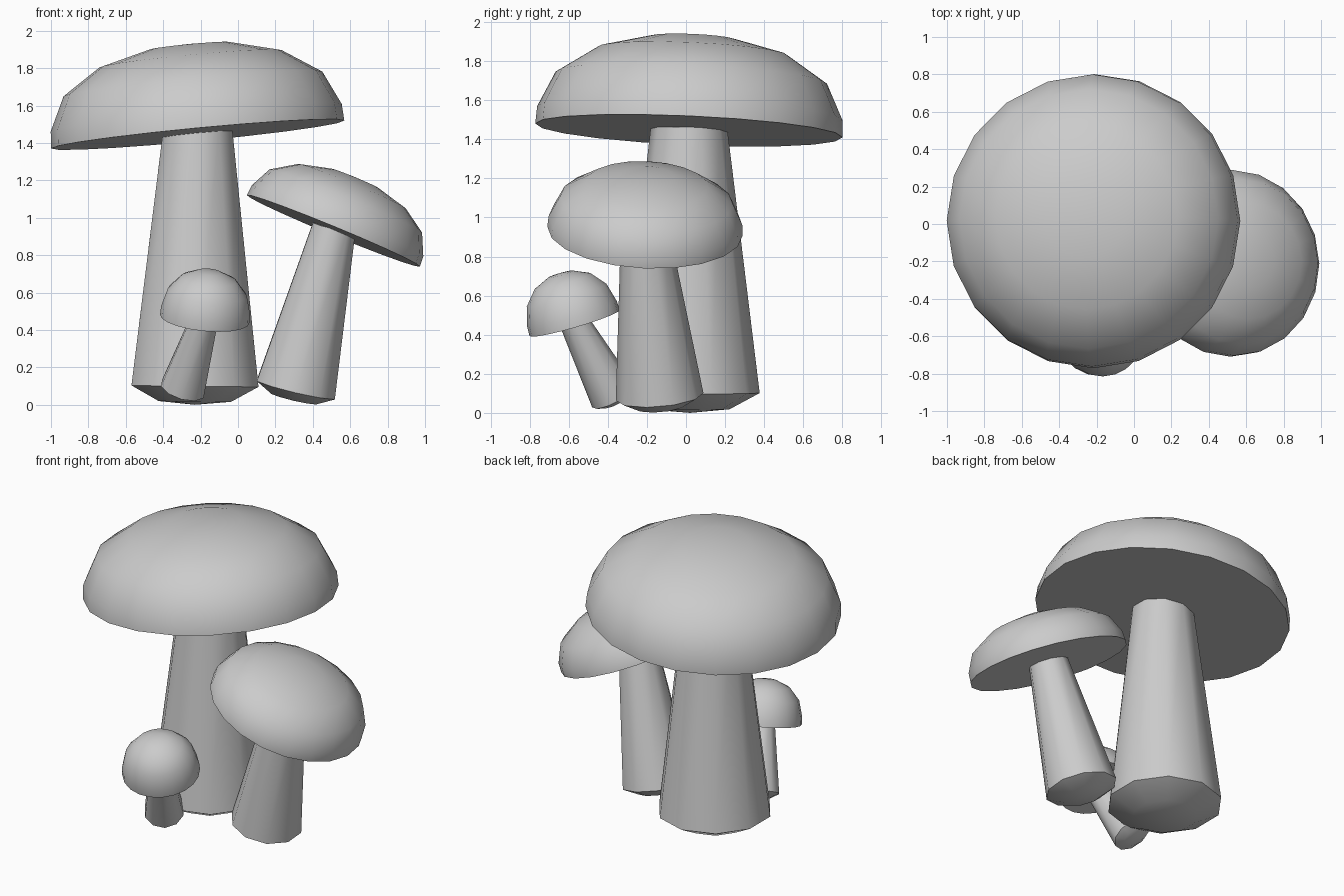
import bpy, bmesh, math
from mathutils import Vector

if "Cube" in bpy.data.objects:
    bpy.data.objects.remove(bpy.data.objects["Cube"])

UP = Vector((0, 0, 1))


def lathe(name, profile, sides, location, axis):
    """Spin a (radius, height) profile around its own axis; end points at radius 0 are poles."""
    bm = bmesh.new()
    rings = []
    for r, z in profile:
        if r == 0:
            rings.append([bm.verts.new((0, 0, z))] * sides)
        else:
            rings.append([bm.verts.new((r * math.cos(a), r * math.sin(a), z))
                          for a in (math.pi / 2 + 2 * math.pi * i / sides for i in range(sides))])
    for low, high in zip(rings, rings[1:]):
        for i in range(sides):
            j = (i + 1) % sides
            bm.faces.new(list(dict.fromkeys((low[i], low[j], high[j], high[i]))))
    # flat cover on any open end
    if profile[0][0]:
        bm.faces.new(rings[0][::-1])
    if profile[-1][0]:
        bm.faces.new(rings[-1])
    mesh = bpy.data.meshes.new(name)
    bm.to_mesh(mesh)
    bm.free()
    obj = bpy.data.objects.new(name, mesh)
    bpy.context.collection.objects.link(obj)
    obj.location = location
    obj.rotation_mode = 'QUATERNION'
    obj.rotation_quaternion = UP.rotation_difference(Vector(axis))
    bpy.ops.object.select_all(action='DESELECT')
    obj.select_set(True)
    bpy.context.view_layer.objects.active = obj
    bpy.ops.object.shade_smooth_by_angle(angle=math.radians(50))


# dome profile as fractions of cap radius and cap height
DOME = [(1, 0), (0.993, 0.185), (0.883, 0.558), (0.622, 0.835), (0.274, 0.978), (0, 1)]


def mushroom(name, base, rim, cap_axis, cap_r, cap_h, base_r, top_r):
    """base: centre of the stem's foot ring, rim: centre of the cap's flat underside."""
    base, rim = Vector(base), Vector(rim)
    stem = rim - base
    # stem: tapered, with a shallow rounded foot
    foot = base_r * 0.28
    lathe(name + "_stem",
          [(0, -foot), (base_r * 0.57, -foot * 0.82), (base_r, 0), (top_r, stem.length + 0.02)],
          10, base, stem)
    # cap: dome with a flat underside
    lathe(name + "_cap", [(r * cap_r, h * cap_h) for r, h in DOME], 20, rim, cap_axis)


mushroom("large", (-0.23, 0.02, 0.10), (-0.215, 0.015, 1.445), (-0.0955, 0.045, 1),
         0.787, 0.487, 0.357, 0.195)
mushroom("medium", (0.31, -0.135, 0.083), (0.51, -0.21, 0.93), (0.413, 0.05, 1),
         0.5, 0.31, 0.225, 0.122)
mushroom("small", (-0.295, -0.37, 0.085), (-0.178, -0.57, 0.46), (0.1, -0.29, 1),
         0.24, 0.267, 0.124, 0.074)
